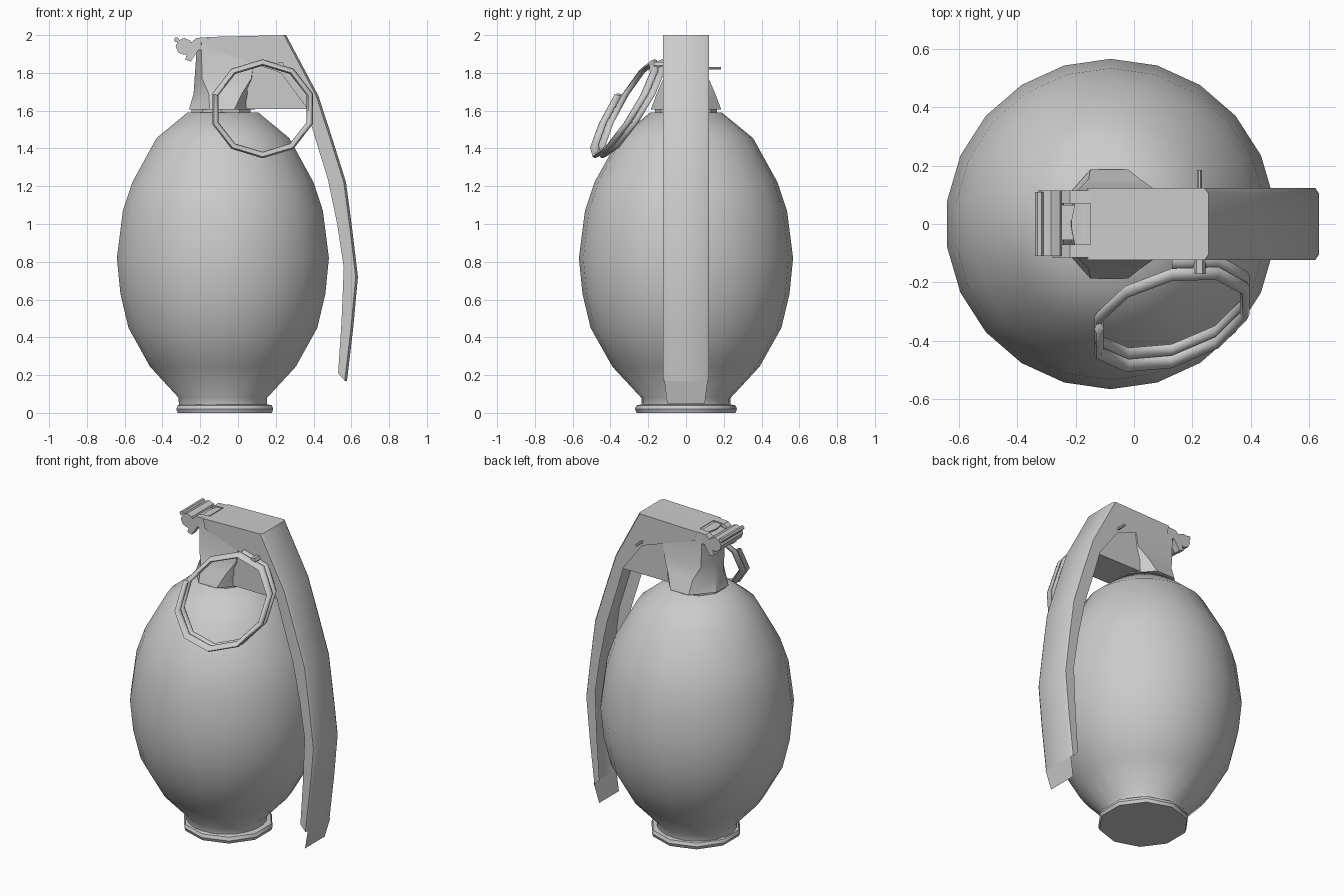
import bpy, math
from math import sin, cos, pi

if "Cube" in bpy.data.objects:
    bpy.data.objects.remove(bpy.data.objects["Cube"])


def make(name, verts, faces, angle=35):
    me = bpy.data.meshes.new(name)
    me.from_pydata(verts, [], faces)
    ob = bpy.data.objects.new(name, me)
    bpy.context.collection.objects.link(ob)
    bpy.ops.object.select_all(action='DESELECT')
    ob.select_set(True)
    bpy.context.view_layer.objects.active = ob
    bpy.ops.object.shade_smooth_by_angle(angle=math.radians(angle))
    return ob


def loft(name, rings, closed=True, caps=True, angle=35):
    """Skin a list of equal-length point rings."""
    n = len(rings[0])
    verts = [p for r in rings for p in r]
    faces = []
    for i in range(len(rings) - 1):
        for j in range(n if closed else n - 1):
            k = (j + 1) % n
            faces.append((i*n + j, i*n + k, (i+1)*n + k, (i+1)*n + j))
    if caps:
        faces.append(tuple(reversed(range(n))))
        faces.append(tuple(range(len(verts) - n, len(verts))))
    return make(name, verts, faces, angle)


def lathe(name, profile, sides, cx, angle=35):
    return loft(name, [[(cx + r*cos(pi/2 + 2*pi*j/sides), r*sin(pi/2 + 2*pi*j/sides), z)
                        for j in range(sides)] for r, z in profile], angle=angle)


def rod(name, x, z, r, y0, y1, sides=8):
    return loft(name, [[(x + r*cos(2*pi*j/sides), y, z - r*sin(2*pi*j/sides))
                        for j in range(sides)] for y in (y1, y0)][::-1])


def prism(name, profile, y0, y1):
    """Extrude an xz outline along y."""
    return loft(name, [[(x, y, z) for x, z in profile] for y in (y0, y1)], angle=25)


# Egg-shaped body
lathe("body", [(0.235, 0.03), (0.237, 0.08), (0.39, 0.245), (0.505, 0.45), (0.548, 0.63),
               (0.567, 0.82), (0.535, 1.07), (0.485, 1.22), (0.355, 1.455), (0.19, 1.59)],
      22, -0.08, angle=45)

# Flanged foot and neck collar
lathe("foot", [(0.262, 0.0), (0.27, 0.02), (0.262, 0.04), (0.235, 0.045)], 10, -0.07)
lathe("neck_collar", [(0.165, 1.57), (0.165, 1.62)], 10, -0.09)


# Fuze head: chamfered block flaring out at its base
def chamfered(x0, x1, hy, c, z):
    half = [(x1, c*0.55), (x1 - c, hy), (x0 + c, hy), (x0, c*0.55)]
    return [(x, y, z) for x, y in half] + [(x, -y, z) for x, y in reversed(half)]


loft("fuze_head", [chamfered(-0.26, 0.09, 0.187, 0.11, 1.605),
                   chamfered(-0.235, 0.10, 0.155, 0.08, 1.69),
                   chamfered(-0.23, 0.11, 0.12, 0.04, 1.77),
                   chamfered(-0.215, 0.12, 0.115, 0.02, 1.98)], angle=30)
prism("head_block", [(-0.14, 1.985), (0.25, 1.99), (0.415, 1.67), (0.375, 1.61), (-0.14, 1.61)],
      -0.113, 0.113)

# Lever: bent channel, open on the inner side (outer x, z, inner x, z)
path = [(-0.15, 1.99, -0.15, 1.93), (0.255, 2.0, 0.225, 1.80), (0.425, 1.68, 0.36, 1.62),
        (0.50, 1.45, 0.41, 1.45), (0.572, 1.22, 0.475, 1.24), (0.605, 0.97, 0.525, 1.0),
        (0.635, 0.72, 0.56, 0.77), (0.61, 0.45, 0.548, 0.48), (0.577, 0.17, 0.53, 0.21)]
channel = []
for ox, oz, ix, iz in path:
    w = 0.123
    channel.append([(ix, -w, iz), (ox - 0.012, -w, oz), (ox, -w + 0.018, oz),
                    (ox, w - 0.018, oz), (ox - 0.012, w, oz), (ix, w, iz)])
loft("lever", channel, closed=False, caps=False, angle=40)
loft("lever_tip", [[(0.577, -0.115, 0.175), (0.577, 0.115, 0.175)],
                   [(0.547, -0.1, 0.05), (0.547, 0.1, 0.05)]], closed=False, caps=False)

# Hinge barrel with lever ears hooked on to it
rod("hinge_barrel", -0.285, 1.94, 0.045, -0.11, 0.115)
for i, (y0, y1) in enumerate([(-0.115, -0.07), (0.07, 0.115)]):
    prism(f"hinge_ear_{i}", [(-0.14, 1.99), (-0.14, 1.93), (-0.21, 1.92), (-0.25, 1.86),
                             (-0.28, 1.87), (-0.25, 1.96), (-0.22, 1.985)], y0, y1)
prism("hinge_hook", [(-0.16, 1.985), (-0.16, 1.95), (-0.26, 1.91), (-0.26, 1.96)], -0.055, 0.065)
rod("hinge_pin", -0.325, 1.975, 0.014, -0.11, 0.11, 6)

# Safety pin with its eye
rod("safety_pin", 0.225, 1.825, 0.008, -0.15, 0.185, 6)
rod("pin_eye", 0.225, 1.84, 0.02, -0.17, -0.12, 6)

# Double-coil pull ring, tilted away from the head
N, TURNS, SEG, R = 10, 2, 6, 0.017
points = N*TURNS - 1
rings = []
for i in range(points):
    a = pi*0.9 + 2*pi*i/N
    drift = 0.07*(i/(points - 1) - 0.5)
    ring = []
    for j in range(SEG):
        b = 2*pi*j/SEG
        s = R*cos(b)
        dx, dz = (0.263 + s)*cos(a), (0.245 + s)*sin(a)
        ring.append((0.13 + dx, -0.31 + 0.23*dx + 0.57*dz + drift + 1.15*R*sin(b), 1.61 + dz))
    rings.append(ring)
loft("pull_ring", rings, angle=60)

# Consistent outward normals
for ob in bpy.data.objects:
    bpy.context.view_layer.objects.active = ob
    ob.select_set(True)
    bpy.ops.object.mode_set(mode='EDIT')
    bpy.ops.mesh.select_all(action='SELECT')
    bpy.ops.mesh.normals_make_consistent(inside=False)
    bpy.ops.object.mode_set(mode='OBJECT')
    ob.select_set(False)
